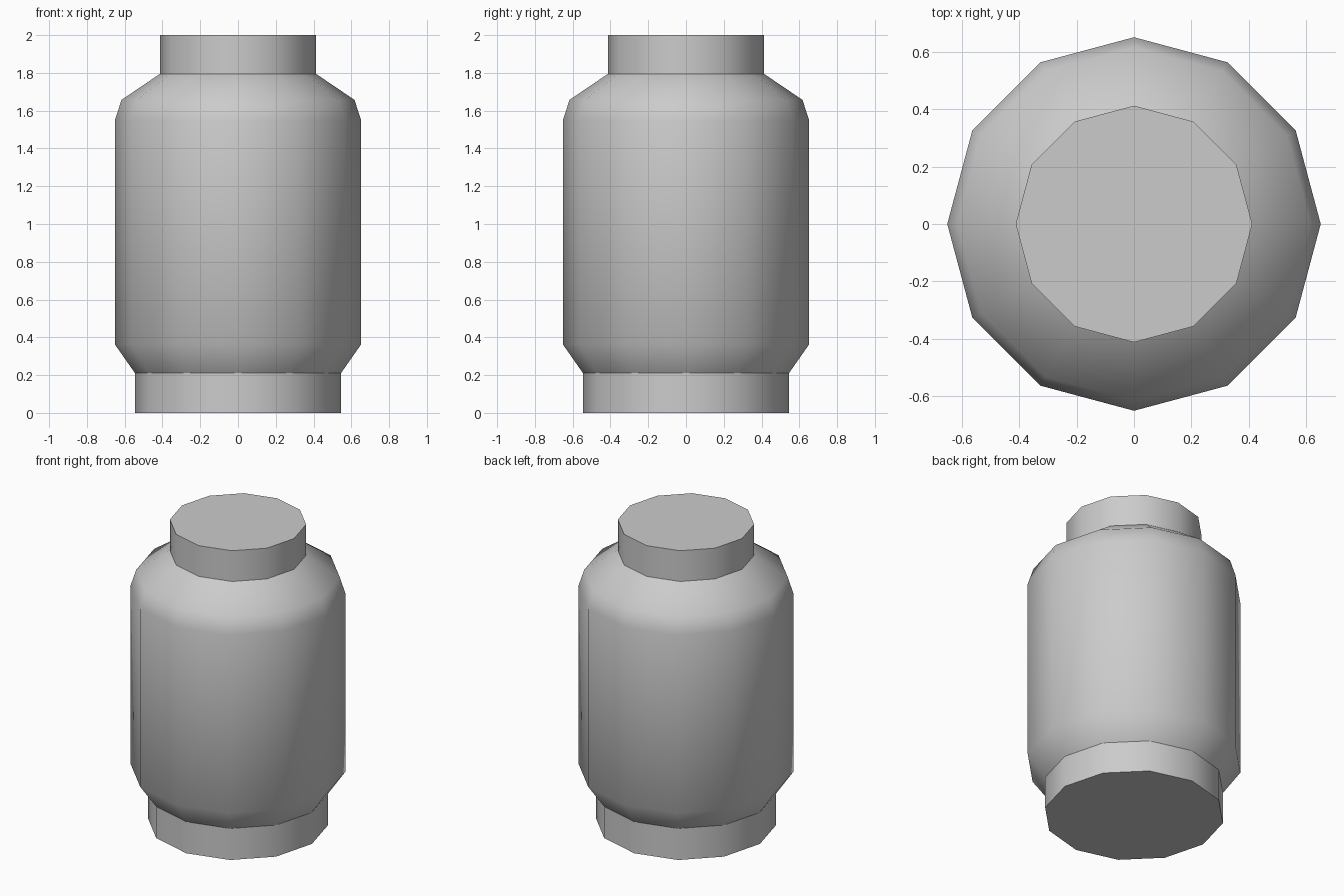
import bpy, bmesh
from math import cos, sin, pi, radians

if "Cube" in bpy.data.objects:
    bpy.data.objects.remove(bpy.data.objects["Cube"])

SIDES = 12


def lathe(name, profile, cap_bottom=False, cap_top=False):
    """Revolve (radius, z) points, listed bottom to top, into a 12-sided part."""
    bm = bmesh.new()
    rings = [[bm.verts.new((r * cos(2 * pi * i / SIDES), r * sin(2 * pi * i / SIDES), z))
              for i in range(SIDES)] for r, z in profile]
    for low, high in zip(rings, rings[1:]):
        for i in range(SIDES):
            j = (i + 1) % SIDES
            bm.faces.new((low[i], low[j], high[j], high[i]))
    if cap_bottom:
        bm.faces.new(rings[0][::-1])
    if cap_top:
        bm.faces.new(rings[-1])
    mesh = bpy.data.meshes.new(name)
    bm.to_mesh(mesh)
    bm.free()
    obj = bpy.data.objects.new(name, mesh)
    bpy.context.collection.objects.link(obj)
    bpy.ops.object.select_all(action='DESELECT')
    obj.select_set(True)
    bpy.context.view_layer.objects.active = obj
    bpy.ops.object.shade_smooth_by_angle(angle=radians(45))
    return obj


# Base ring with closed underside
lathe("base", [(0.545, 0), (0.545, 0.21)], cap_bottom=True)

# Main body with lower chamfer and sloping shoulder
lathe("body", [(0.545, 0.21), (0.652, 0.363), (0.652, 1.548),
               (0.617, 1.657), (0.413, 1.795)])

# Lid with closed top
lathe("lid", [(0.413, 1.795), (0.413, 2.0)], cap_top=True)
